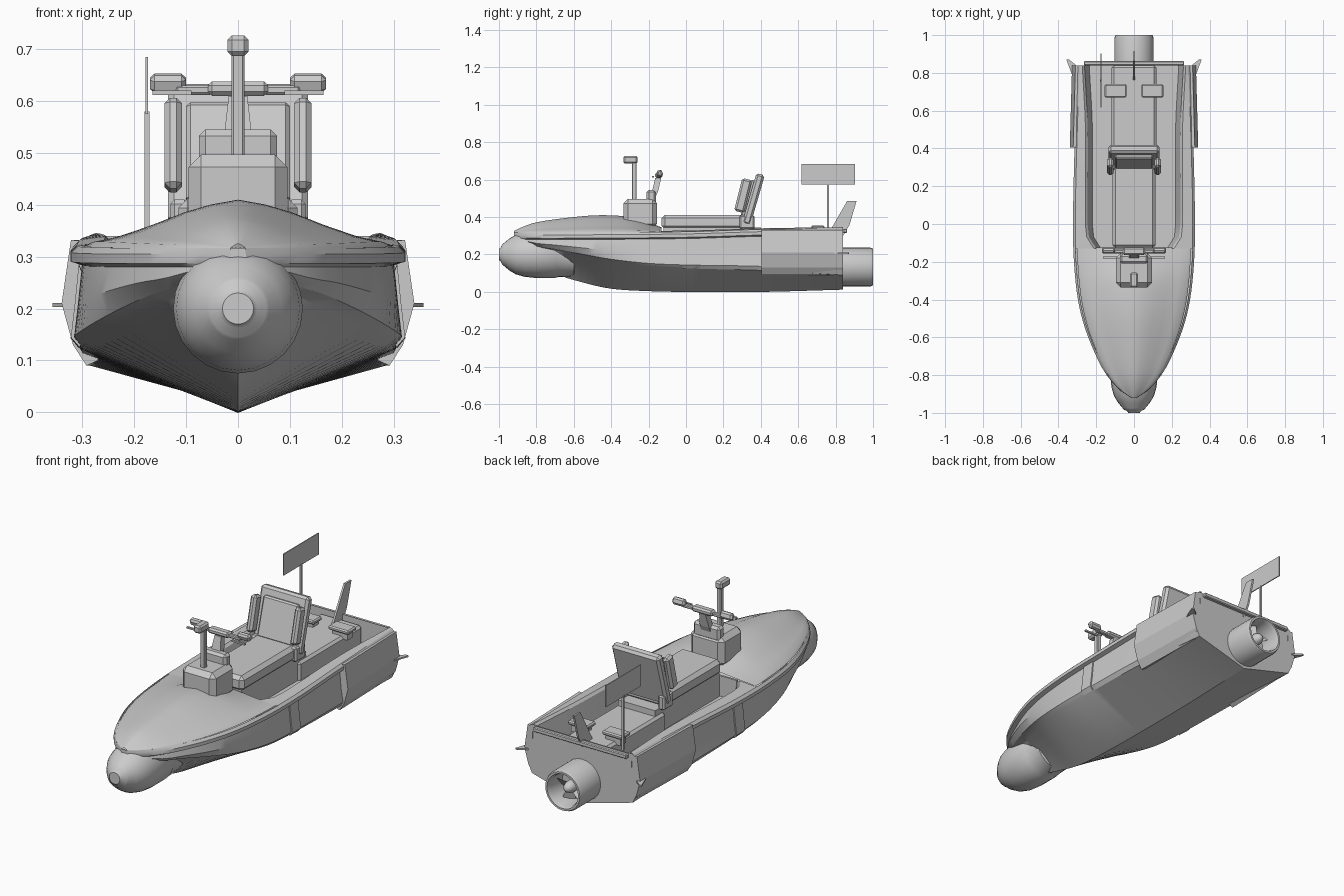
import bpy, bmesh, math
from mathutils import Vector

if "Cube" in bpy.data.objects:
    bpy.data.objects.remove(bpy.data.objects["Cube"])


def mesh(name, verts, faces, smooth=None):
    me = bpy.data.meshes.new(name)
    me.from_pydata(verts, [], faces)
    bm = bmesh.new()
    bm.from_mesh(me)
    bmesh.ops.remove_doubles(bm, verts=bm.verts, dist=1e-5)
    bmesh.ops.recalc_face_normals(bm, faces=bm.faces)
    bm.to_mesh(me)
    bm.free()
    ob = bpy.data.objects.new(name, me)
    bpy.context.collection.objects.link(ob)
    if smooth:
        bpy.ops.object.select_all(action='DESELECT')
        bpy.context.view_layer.objects.active = ob
        ob.select_set(True)
        bpy.ops.object.shade_smooth_by_angle(angle=math.radians(smooth))
    return ob


def curve(keys, t):
    """Smooth interpolation through (t, value) keys."""
    n = len(keys)
    slope = lambda i: ((keys[min(i + 1, n - 1)][1] - keys[max(i - 1, 0)][1])
                       / (keys[min(i + 1, n - 1)][0] - keys[max(i - 1, 0)][0]))
    i = 0
    while i < n - 2 and t > keys[i + 1][0]:
        i += 1
    (a, p), (b, q) = keys[i], keys[i + 1]
    h = b - a
    u = min(max((t - a) / h, 0), 1)
    return ((2*u**3 - 3*u*u + 1) * p + (u**3 - 2*u*u + u) * h * slope(i)
            + (3*u*u - 2*u**3) * q + (u**3 - u*u) * h * slope(i + 1))


def loft(name, rows, smooth=None, caps=(), closed=False):
    n = len(rows[0])
    faces = []
    for r in range(len(rows) - 1):
        for k in range(n if closed else n - 1):
            a, b = r * n + k, r * n + (k + 1) % n
            faces.append((a, b, b + n, a + n))
    for c in caps:
        faces.append(tuple(range(c * n, c * n + n)))
    return mesh(name, [v for r in rows for v in r], faces, smooth)


def both(half, y):
    """Mirror a half section (starting on the centre line) to full width."""
    return [(-x, y, z) for x, z in half[:0:-1]] + [(x, y, z) for x, z in half]


def lathe(name, profile, z, n=24, smooth=35):
    rows = [[(r * math.cos(2*math.pi*k/n), y, z + r * math.sin(2*math.pi*k/n))
             for k in range(n)] for r, y in profile]
    return loft(name, rows, smooth, closed=True)


def box(name, lo, hi, bevel=0.0, tilt=0, top=(1, 1)):
    c = [(a + b) / 2 for a, b in zip(lo, hi)]
    s = [(b - a) / 2 for a, b in zip(lo, hi)]
    v = []
    for z, (fx, fy) in ((-1, (1, 1)), (1, top)):
        v += [(sx*s[0]*fx, sy*s[1]*fy, z*s[2]) for sx, sy in ((-1, -1), (1, -1), (1, 1), (-1, 1))]
    ob = mesh(name, v, [(0, 1, 2, 3), (4, 5, 6, 7)] +
              [(i, (i+1) % 4, (i+1) % 4 + 4, i + 4) for i in range(4)])
    ob.location = c
    ob.rotation_euler.x = math.radians(tilt)
    if bevel:
        m = ob.modifiers.new("bevel", 'BEVEL')
        m.width, m.segments = bevel, 1
    return ob


# hull shape curves along y
WIDTH = [(-.92, .015), (-.88, .075), (-.8, .145), (-.7, .2), (-.55, .26), (-.4, .297), (-.2, .318), (0, .323), (.4, .315), (.84, .30)]
KEEL = [(-.92, .29), (-.88, .25), (-.8, .18), (-.7, .10), (-.55, .05), (-.4, .017), (-.2, .004), (0, 0), (.4, 0), (.84, .012)]
CHINE_X = [(-.92, .005), (-.8, .08), (-.7, .12), (-.55, .185), (-.4, .245), (-.2, .29), (0, .30), (.4, .30), (.84, .285)]
CHINE_Z = [(-.92, .295), (-.8, .24), (-.7, .222), (-.55, .19), (-.4, .16), (-.2, .135), (0, .125), (.4, .115), (.84, .09)]
RIM_Z = [(-.92, .305), (-.6, .305), (0, .31), (.4, .322), (.84, .328)]
CROWN = [(-.92, .325), (-.88, .345), (-.8, .372), (-.6, .40), (-.45, .41), (-.3, .40), (-.2, .37), (-.13, .345)]


def side(y, off=0):
    w, cx, cz, g = (curve(k, y) for k in (WIDTH, CHINE_X, CHINE_Z, RIM_Z))
    d = g - .025 - cz
    f = min(1, w / .2)
    return [(cx + off, cz), (cx + (w - cx) * .45 + .006*f + off, cz + d * .12),
            (w - .014*f + off, cz + d * .5), (w - .022*f + off, cz + d)]


def span(a, b, n):
    return [a + (b - a) * i / n for i in range(n + 1)]


# hull with bumper rail
rows = []
for y in span(-.92, .84, 44):
    w, g = curve(WIDTH, y), curve(RIM_Z, y)
    f = min(1, w / .2)
    half = [(0, curve(KEEL, y))] + side(y)
    half += [(w, g - .018), (w, g), (w - .012*f, g + .012)]
    rows.append(both(half, y))
loft("hull", rows, 28, caps=(0, 44))

# domed foredeck
rows = []
for y in span(-.92, -.13, 24):
    w, g, c = curve(WIDTH, y), curve(RIM_Z, y) + .012, curve(CROWN, y)
    prof = [(0, 1), (.18, .9), (.35, .74), (.55, .48), (.75, .24), (.9, .12), (.94, 0)]
    rows.append(both([(w * a, g + (c - g) * b) for a, b in prof], y))
loft("foredeck", rows, 35)

# cockpit tub: side decks, walls and floor
rows = []
for y in span(-.13, .84, 16):
    w, g = curve(WIDTH, y), curve(RIM_Z, y) + .012
    i = curve([(-.13, .2), (-.08, .235), (.0, .245), (.5, .245), (.84, .262)], y)
    rows.append(both([(0, .22), (i - .025, .22), (i, g - .005), (i + .012, g + .006), (w - .012, g)], y))
loft("cockpit", rows, 30)
box("cockpit_front_wall", (-.2, -.135, .22), (.2, -.125, .325))

# side ribs and stern armour panels
for s, tag in ((1, "right"), (-1, "left")):
    loft(tag + "_rib", [[(s*x, y, z) for x, z in [(.27, .2)] + side(y, .006)]
                        for y in span(-.02, .05, 2)], caps=(0, 2), closed=True)
    rows = []
    for y, e in ((.405, 0), (.84, -.012)):
        pts = [(.285, .33), (.322 + e, .332), (.34 + e, .21), (.318 + e, .13), (.292 + e, .09), (.27, .1)]
        rows.append([(s*x, y, z) for x, z in pts])
    loft(tag + "_stern_panel", rows, caps=(0, 1), closed=True)
    # small stabiliser fin
    fin = [(.30, .78), (.33, .795), (.358, .87), (.345, .872), (.30, .835)]
    loft(tag + "_stabiliser", [[(s*x, y, z) for x, y in fin] for z in (.203, .211)], caps=(0, 1), closed=True)
    # stern lockers with lids
    a, b = sorted((s*.055, s*.14))
    box(tag + "_locker", (a, .685, .30), (b, .73, .34))
    a, b = sorted((s*.04, s*.155))
    box(tag + "_locker_lid", (a, .67, .335), (b, .74, .356), .006)
    # backrest bolster and hinge bracket
    a, b = sorted((s*.108, s*.142))
    box(tag + "_bolster", (a, .278, .425), (b, .333, .605), .011, -14)
    a, b = sorted((s*.095, s*.13))
    box(tag + "_hinge", (a, .285, .335), (b, .365, .41), .008)
    # handlebar arm and grip
    a, b = sorted((s*.05, s*.12))
    box(tag + "_handlebar_arm", (a, -.155, .612), (b, -.135, .63), .004)
    a, b = sorted((s*.10, s*.17))
    box(tag + "_grip", (a, -.155, .616), (b, -.125, .652), .009, 20)
    a, b = sorted((s*.09, s*.165))
    box(tag + "_brake_lever", (a, -.182, .612), (b, -.172, .62))
box("transom_bar", (-.265, .84, .315), (.265, .862, .337), .004)

# nose pod
lathe("nose_pod", [(0, -1), (.03, -1), (.037, -.99), (.055, -.982), (.06, -.975), (.085, -.945), (.106, -.91),
                   (.119, -.865), (.125, -.81), (.125, -.70), (.122, -.695), (.118, -.60), (0, -.55)], .2)

# jet nozzle, hub and blades
lathe("jet_nozzle", [(0, .80), (.104, .80), (.104, .985), (.098, 1.0), (.088, 1.0), (.08, .98), (.078, .89), (0, .89)], .133)
lathe("jet_hub", [(0, .88), (.03, .89), (.03, .94), (.02, .965), (0, .98)], .133, 12)
for k in range(5):
    t = k * 2 * math.pi / 5
    r, u = Vector((math.cos(t), 0, math.sin(t))), Vector((-math.sin(t), 0, math.cos(t)))
    o = Vector((0, .915, .133))
    d = u * .018 + Vector((0, .015, 0))
    mesh("jet_blade", [o + r*.02 - d, o + r*.078 - d*1.3, o + r*.078 + d*1.3, o + r*.02 + d], [(0, 1, 2, 3)])

# seat, base and backrest
box("seat_base", (-.105, -.12, .21), (.105, .40, .345))
box("rear_platform", (-.118, .33, .21), (.118, .84, .315), .012)
box("seat", (-.115, -.13, .335), (.115, .34, .412), .018)
box("backrest", (-.135, .337, .355), (.135, .383, .635), .012, -16)
box("backrest_pad", (-.10, .318, .40), (.10, .345, .60), .008, -16)

# steering console and column
box("console", (-.095, -.335, .34), (.095, -.155, .497), .024)
box("dashboard", (-.075, -.21, .47), (.075, -.16, .545), .012)
col = [(-.19, .48, .028), (-.165, .54, .026), (-.148, .61, .018)]
loft("steering_column", [[(-w, y - .016, z), (w, y - .016, z), (w, y + .016, z), (-w, y + .016, z)]
                         for y, z, w in col], caps=(0, 2), closed=True)
box("handlebar_centre", (-.058, -.165, .61), (.058, -.125, .638), .008)

# sight post
box("sight_post", (-.013, -.29, .48), (.013, -.264, .70), .004)
box("sight_head", (-.02, -.335, .687), (.02, -.258, .726), .008)

# flag on its pole and the tail fin
box("flag_pole", (-.18, .755, .30), (-.171, .765, .58))
box("flag", (-.178, .617, .575), (-.173, .903, .685))
fin = [(.755, .30), (.84, .30), (.875, .36), (.912, .487), (.862, .487)]
loft("tail_fin", [[(x, y, z) for y, z in fin] for x in (-.005, .005)], caps=(0, 1), closed=True)
